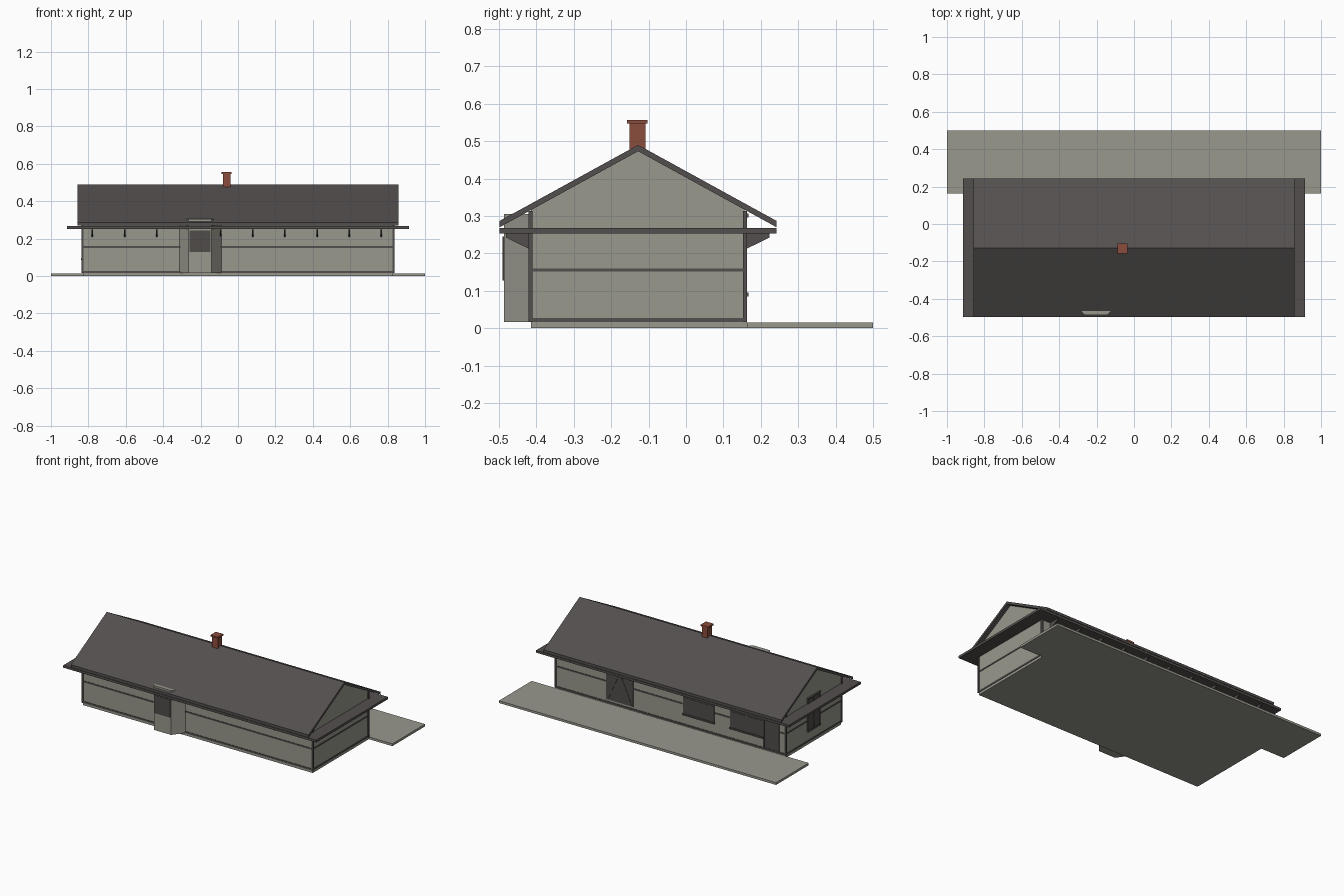
import bpy, bmesh, math

cube = bpy.data.objects.get("Cube")
if cube:
    bpy.data.objects.remove(cube, do_unlink=True)


def material(name, rgb):
    m = bpy.data.materials.new(name)
    m.use_nodes = True
    m.diffuse_color = (*rgb, 1)
    m.node_tree.nodes["Principled BSDF"].inputs["Base Color"].default_value = (*rgb, 1)
    return m


STONE = material("warm grey", (0.32, 0.315, 0.27))
DARK = material("dark charcoal", (0.088, 0.078, 0.077))
GLASS = material("dark window", (0.082, 0.073, 0.068))
BRICK = material("brick red", (0.26, 0.075, 0.047))


def prism(name, outline, axis, lo, hi, mat):
    """Extrude a 2D outline along x (outline is y,z) or z (outline is x,y)."""
    bm = bmesh.new()
    place = {"x": lambda a, b, d: (d, a, b), "z": lambda a, b, d: (a, b, d)}[axis]
    face = bm.faces.new([bm.verts.new(place(a, b, lo)) for a, b in outline])
    ext = bmesh.ops.extrude_face_region(bm, geom=[face])
    step = place(0, 0, hi - lo)
    bmesh.ops.translate(bm, vec=step, verts=[v for v in ext["geom"] if isinstance(v, bmesh.types.BMVert)])
    bmesh.ops.recalc_face_normals(bm, faces=bm.faces)
    mesh = bpy.data.meshes.new(name)
    bm.to_mesh(mesh)
    bm.free()
    mesh.materials.append(mat)
    ob = bpy.data.objects.new(name, mesh)
    bpy.context.collection.objects.link(ob)
    return ob


def box(name, x, y, z, mat):
    return prism(name, [(x[0], y[0]), (x[1], y[0]), (x[1], y[1]), (x[0], y[1])], "z", z[0], z[1], mat)


# Main dimensions
WX, FRONT, BACK = 0.83, -0.415, 0.157
RIDGE_Y, RIDGE_Z, HALF, SLOPE, THICK = -0.128, 0.49, 0.37, 0.549, 0.017


def roof_z(y):
    return RIDGE_Z - SLOPE * abs(y - RIDGE_Y)


# Ground slabs
box("foundation", (-WX, WX), (FRONT, 0.163), (0, 0.017), STONE)
box("platform", (-1, 1), (0.163, 0.5), (0, 0.015), STONE)

# Walls with gables
prism("walls", [(FRONT, 0.017), (BACK, 0.017), (BACK, roof_z(BACK) - THICK),
                (RIDGE_Y, RIDGE_Z - THICK), (FRONT, roof_z(FRONT) - THICK)], "x", -WX, WX, STONE)

# Trim bands and corner posts
for name, z in (("base_trim", (0.016, 0.027)), ("belt_trim", (0.151, 0.16))):
    box(name, (-WX - 0.003, WX + 0.003), (FRONT - 0.003, BACK + 0.003), z, DARK)
for sx in (-1, 1):
    for y in (-0.421, 0.152):
        box("corner_post", sorted((sx * 0.825, sx * 0.836)), (y, y + 0.011), (0.016, 0.313), DARK)

# Roof and flat eave
lo, hi = RIDGE_Y - HALF, RIDGE_Y + HALF
prism("roof", [(lo, roof_z(lo)), (RIDGE_Y, RIDGE_Z), (hi, roof_z(hi)), (hi, roof_z(hi) - THICK),
               (RIDGE_Y, RIDGE_Z - THICK), (lo, roof_z(lo) - THICK)], "x", -0.858, 0.858, DARK)
box("eave_skirt", (-0.913, 0.913), (lo, hi), (0.253, 0.268), DARK)

# Eave brackets, front and back
profile = [(0, 0.21), (0.066, 0.242), (0.066, 0.253), (0, 0.253)]
for i in range(10):
    x = -0.778 + i * 0.1715
    for wall, s in ((BACK, 1), (FRONT, -1)):
        prism("eave_bracket", [(wall + s * a, z) for a, z in profile], "x", x - 0.004, x + 0.004, DARK)

# Chimney
box("chimney", (-0.081, -0.039), (-0.151, -0.108), (0.45, 0.547), BRICK)
box("chimney_cap", (-0.088, -0.034), (-0.158, -0.103), (0.547, 0.557), BRICK)

# Front bay with its window
prism("bay", [(-0.313, FRONT), (-0.265, -0.487), (-0.142, -0.487), (-0.088, FRONT)], "z", 0.016, 0.305, STONE)
box("bay_window", (-0.26, -0.147), (-0.49, -0.486), (0.128, 0.245), GLASS)


def back_panel(name, x0, x1, z0, z1, mullions=0, rail=None):
    """Dark pane on the back wall with frame bars on top."""
    box(name, (x0, x1), (BACK, BACK + 0.004), (z0, z1), GLASS)
    bars = (BACK, BACK + 0.006)
    for k in range(mullions + 2):
        x = x0 + (x1 - x0) * k / (mullions + 1)
        box(name + "_upright", (x - 0.004, x + 0.004), bars, (z0, z1), DARK)
    for z in [z1] + ([rail] if rail else []):
        box(name + "_rail", (x0, x1), bars, (z - 0.004, z + 0.004), DARK)


# Back windows with sills and heads
for x0, x1 in ((-0.312, -0.095), (-0.666, -0.435)):
    back_panel("back_window", x0, x1, 0.09, 0.3, 1, 0.195)
    for z in (0.085, 0.296):
        box("window_ledge", (x0 - 0.006, x1 + 0.006), (BACK, BACK + 0.01), (z, z + 0.01), DARK)

# Passenger door and freight door
back_panel("back_door", -0.782, -0.674, 0.03, 0.3)
back_panel("freight_door", 0.273, 0.46, 0.04, 0.3)
mid = (0.273 + 0.46) / 2
for s in (-1, 1):
    brace = box("door_brace", (-0.003, 0.003), (BACK, BACK + 0.006), (0, 0.21), DARK)
    brace.location = (mid + s * 0.086, 0, 0.045)
    brace.rotation_euler.y = -s * math.atan2(0.086, 0.19)

# End window
ends = (-WX - 0.005, -WX)
box("end_window", ends, (-0.188, -0.068), (0.09, 0.3), GLASS)
for y in (-0.188, -0.128, -0.068):
    box("end_window_upright", (-WX - 0.007, -WX), (y - 0.004, y + 0.004), (0.09, 0.3), DARK)
for z in (0.085, 0.296):
    box("end_window_ledge", (-WX - 0.01, -WX), (-0.194, -0.062), (z, z + 0.01), DARK)
